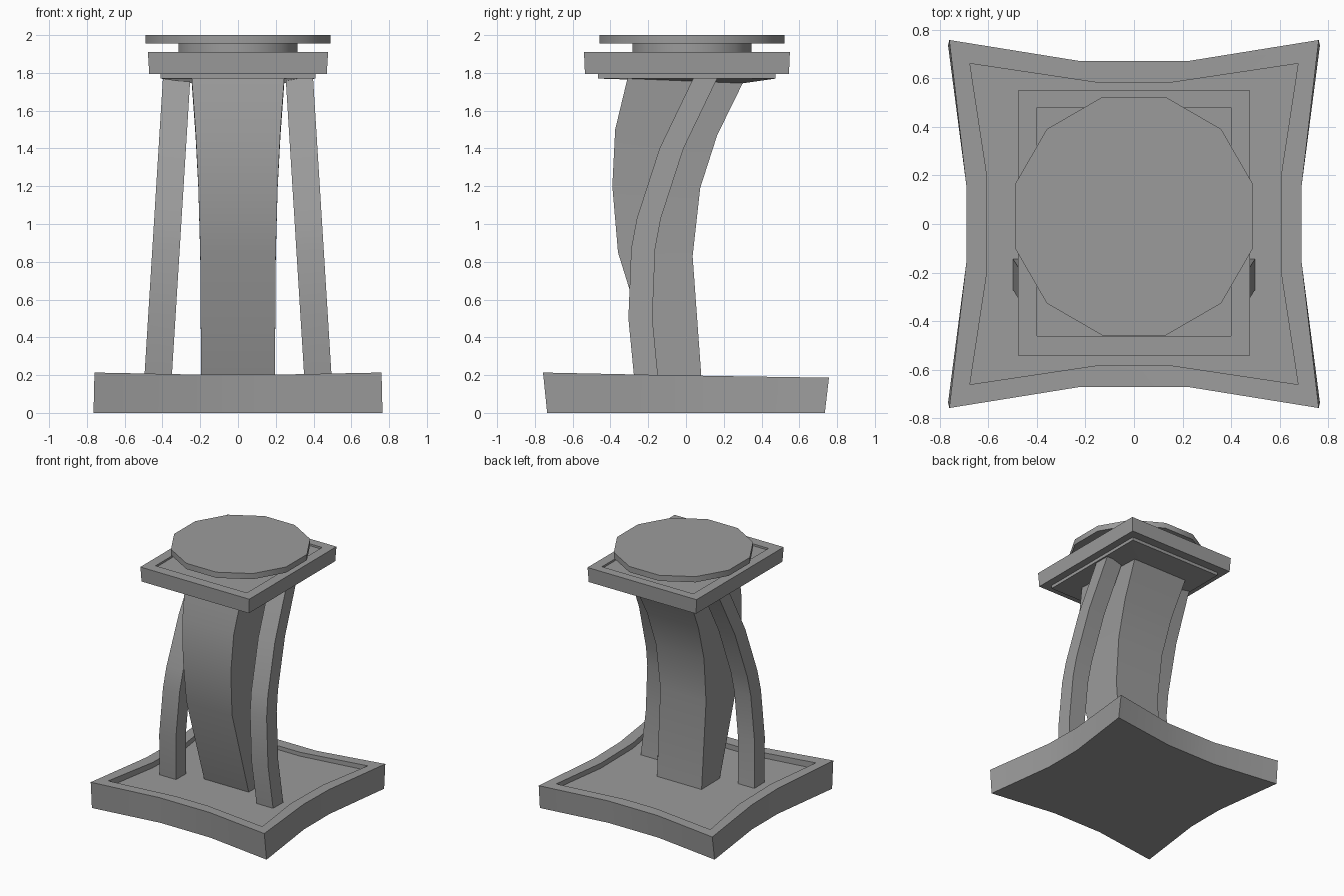
import bpy, bmesh, math

if "Cube" in bpy.data.objects:
    bpy.data.objects.remove(bpy.data.objects["Cube"], do_unlink=True)

stone = bpy.data.materials.new("mid_grey")
stone.use_nodes = True
GREY = (0.33, 0.33, 0.33, 1)
stone.diffuse_color = GREY
stone.node_tree.nodes["Principled BSDF"].inputs["Base Color"].default_value = GREY


def loft(name, rings):
    """Skin a closed solid through rings holding equal numbers of points."""
    bm = bmesh.new()
    loops = [[bm.verts.new(p) for p in ring] for ring in rings]
    n = len(loops[0])
    for a, b in zip(loops, loops[1:]):
        for i in range(n):
            j = (i + 1) % n
            bm.faces.new((a[i], a[j], b[j], b[i]))
    bm.faces.new(loops[0][::-1])
    bm.faces.new(loops[-1])
    bmesh.ops.recalc_face_normals(bm, faces=bm.faces)
    mesh = bpy.data.meshes.new(name)
    bm.to_mesh(mesh)
    bm.free()
    mesh.materials.append(stone)
    ob = bpy.data.objects.new(name, mesh)
    bpy.context.collection.objects.link(ob)
    bpy.ops.object.select_all(action='DESELECT')
    ob.select_set(True)
    bpy.context.view_layer.objects.active = ob
    bpy.ops.object.shade_smooth_by_angle(angle=math.radians(35))
    return ob


def rect(x0, x1, front, back, z_front, z_back=None):
    zb = z_front if z_back is None else z_back
    return [(x0, front, z_front), (x1, front, z_front), (x1, back, zb), (x0, back, zb)]


def pinched_square(corner, front_mid, side_mid, height):
    """Square outline with four sides bowed inward."""
    (cx, cy), (fx, fy), (sx, sy) = corner, front_mid, side_mid
    half = [(-cx, -cy), (-fx, -fy), (fx, -fy), (cx, -cy), (sx, -sy), (sx, sy)]
    outline = half + [(-x, -y) for x, y in half]
    return [(x, y, height(x, y)) for x, y in outline]


def rim_height(x, y):
    return 0.19 - 0.018 * y + 0.01 * (x / 0.76) ** 2


# Pinched base with a raised rim around a sunken floor
inner = ((0.675, 0.66), (0.14, 0.58), (0.605, 0.2))
loft("base", [
    pinched_square((0.765, 0.735), (0.22, 0.66), (0.69, 0.16), lambda x, y: 0),
    pinched_square((0.76, 0.757), (0.22, 0.67), (0.69, 0.16), rim_height),
    pinched_square(*inner, rim_height),
    pinched_square(*inner, lambda x, y: 0.155 - 0.01 * y),
])

# Curved central column that flares into the lip under the plate
column = [
    (0.195, -0.14, 0.085, 0.14, 0.14),
    (0.2, -0.36, 0.035, 0.85, 0.83),
    (0.21, -0.39, 0.075, 1.2, 1.19),
    (0.225, -0.375, 0.165, 1.5, 1.47),
    (0.245, -0.31, 0.30, 1.77, 1.745),
    (0.41, -0.465, 0.475, 1.77, 1.77),
    (0.41, -0.465, 0.475, 1.8, 1.8),
]
loft("column", [rect(-w, w, f, b, zf, zb) for w, f, b, zf, zb in column])

# Pair of curved side legs leaning in toward the top
leg_path = [(-0.27, 0.14), (-0.305, 0.5), (-0.29, 0.87),
            (-0.26, 1.03), (-0.14, 1.4), (0.045, 1.785)]
for side, label in ((1, "left"), (-1, "right")):
    rings = []
    for y, z in leg_path:
        lean = 0.062 * (z - 0.2)
        rings.append(rect(side * (0.35 - lean), side * (0.495 - lean), y, y + 0.127, z))
    loft(label + "_leg", rings)

# Square plate with a shallow recess on top
loft("top_plate", [
    rect(-0.47, 0.47, -0.535, 0.545, 1.795),
    rect(-0.477, 0.477, -0.54, 0.55, 1.91),
    rect(-0.4, 0.4, -0.46, 0.48, 1.91),
    rect(-0.4, 0.4, -0.46, 0.48, 1.895),
])


# Twelve-sided seat and the neck holding it
def disc(name, radius, z0, z1):
    angles = [math.radians(15 + 30 * i) for i in range(12)]
    loft(name, [[(radius * math.cos(a), 0.032 + radius * math.sin(a), z)
                 for a in angles] for z in (z0, z1)])


disc("seat_neck", 0.325, 1.885, 1.96)
disc("seat", 0.507, 1.955, 2.0)
